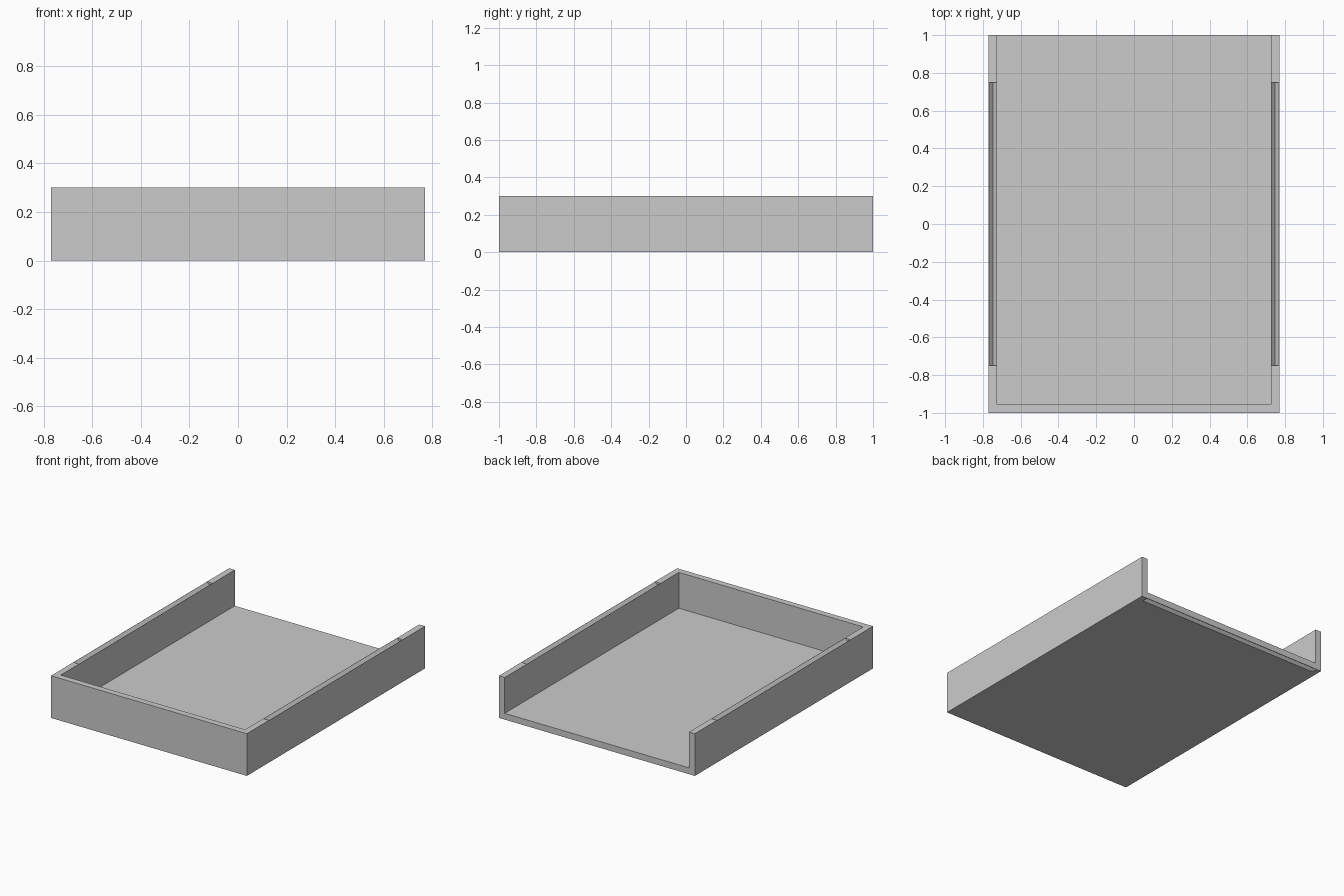
import bpy, bmesh
from mathutils import Matrix, Vector

cube = bpy.data.objects.get("Cube")
if cube:
    bpy.data.objects.remove(cube, do_unlink=True)

W, L, H, T = 0.77, 1.0, 0.30, 0.045   # half width, half length, height, wall

grey = bpy.data.materials.new("light grey")
grey.use_nodes = True
colour = (0.6, 0.6, 0.6, 1)
grey.diffuse_color = colour
grey.node_tree.nodes["Principled BSDF"].inputs["Base Color"].default_value = colour


def add_object(name, bm):
    bmesh.ops.recalc_face_normals(bm, faces=bm.faces)
    mesh = bpy.data.meshes.new(name)
    bm.to_mesh(mesh)
    bm.free()
    mesh.materials.append(grey)
    obj = bpy.data.objects.new(name, mesh)
    bpy.context.collection.objects.link(obj)
    return obj


def box(name, low, high):
    low, high = Vector(low), Vector(high)
    bm = bmesh.new()
    bmesh.ops.create_cube(bm, size=1, matrix=Matrix.Translation((low + high) / 2)
                          @ Matrix.Diagonal((*(high - low), 1)))
    return add_object(name, bm)


def groove(name, start, end, across, depth):
    """Triangular cutter whose open side lies along start-end."""
    start, end, across, depth = map(Vector, (start, end, across, depth))
    bm = bmesh.new()
    section = [across - depth * 0.02, depth, -across - depth * 0.02]
    face = bm.faces.new([bm.verts.new(start + p) for p in section])
    new = bmesh.ops.extrude_face_region(bm, geom=[face])["geom"]
    bmesh.ops.translate(bm, vec=end - start,
                        verts=[v for v in new if isinstance(v, bmesh.types.BMVert)])
    return add_object(name, bm)


def cut(target, cutter):
    mod = target.modifiers.new(cutter.name, "BOOLEAN")
    mod.operation = "DIFFERENCE"
    mod.solver = "EXACT"
    mod.object = cutter
    bpy.context.view_layer.objects.active = target
    bpy.ops.object.modifier_apply(modifier=mod.name)
    bpy.data.objects.remove(cutter, do_unlink=True)


# Tray with an open back
tray = box("tray", (-W, -L, 0), (W, L, H))
cut(tray, box("cavity", (T - W, T - L, T), (W - T, L + 0.1, H + 0.1)))

# V grooves along the tops of the side walls
half = T / 2
for side in (-1, 1):
    x = side * (W - half)
    cut(tray, groove("rim_groove", (x, -0.75, H), (x, 0.75, H),
                     (half - 0.001, 0, 0), (0, 0, -half)))

# Matching V groove under the back edge
y = L - half
cut(tray, groove("underside_groove", (T - W, y, 0), (W - T, y, 0),
                 (0, half - 0.001, 0), (0, 0, half)))
